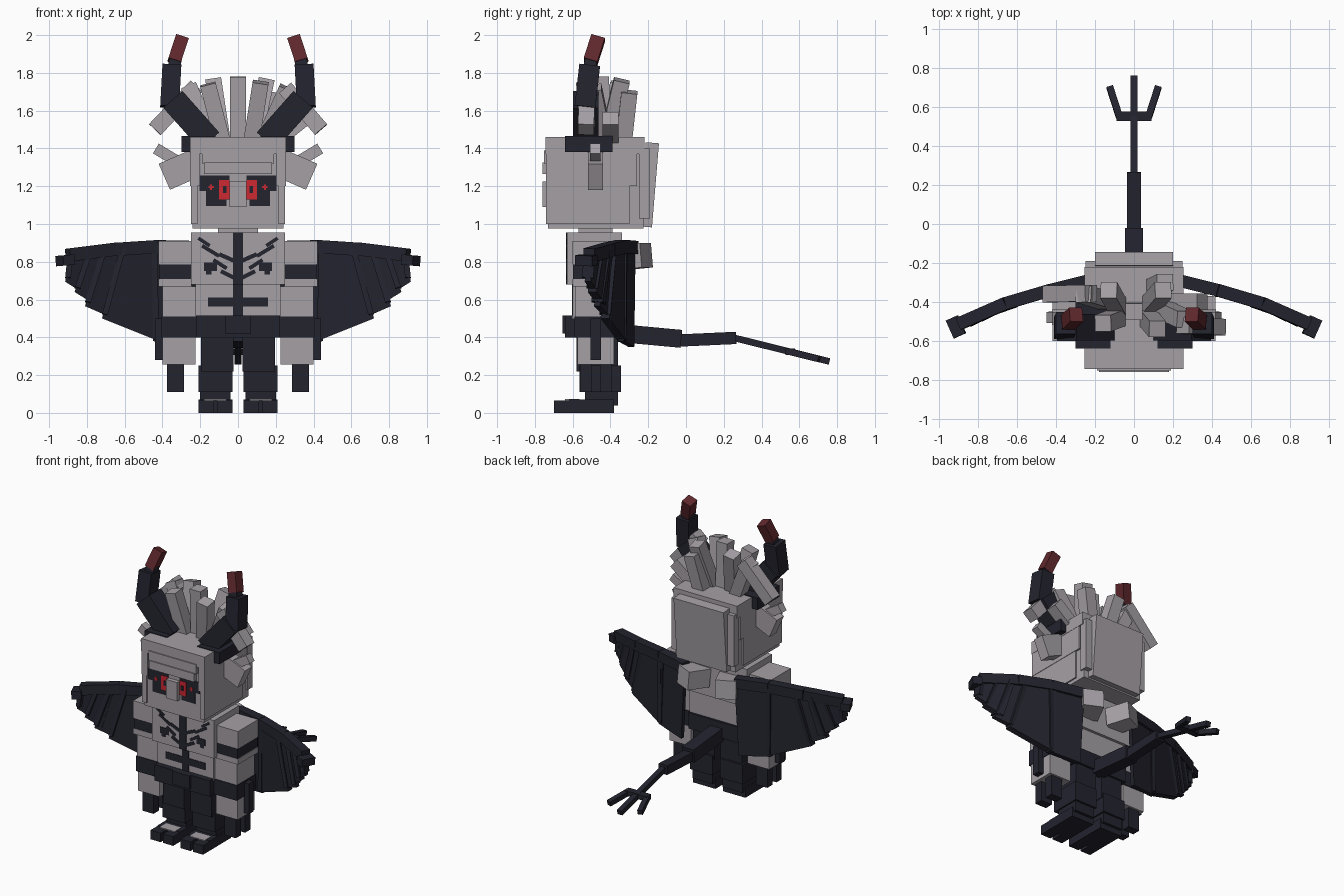
import bpy, bmesh
from mathutils import Vector

cube = bpy.data.objects.get("Cube")
if cube:
    bpy.data.objects.remove(cube, do_unlink=True)


def material(name, r, g, b):
    m = bpy.data.materials.new(name)
    m.use_nodes = True
    m.diffuse_color = (r, g, b, 1)
    m.node_tree.nodes["Principled BSDF"].inputs["Base Color"].default_value = (r, g, b, 1)
    return m


BONE = material("bone grey", .375, .35, .375)
DARK = material("dark navy", .017, .017, .028)
TIP = material("horn tip red", .115, .021, .026)
RED = material("eye red", .61, .021, .032)


def hexa(name, corners, mat, pair=False):
    """Six-sided solid from a lower and an upper ring of four corners, optionally with its mirror twin."""
    for prefix, side in ((("left_", 1), ("right_", -1)) if pair else (("", 1),)):
        bm = bmesh.new()
        v = [bm.verts.new((side * c[0], c[1], c[2])) for c in corners]
        bm.faces.new(v[:4])
        bm.faces.new(v[4:])
        for i in range(4):
            j = (i + 1) % 4
            bm.faces.new((v[i], v[j], v[j + 4], v[i + 4]))
        bmesh.ops.recalc_face_normals(bm, faces=bm.faces)
        mesh = bpy.data.meshes.new(prefix + name)
        bm.to_mesh(mesh)
        bm.free()
        mesh.materials.append(mat)
        bpy.context.collection.objects.link(bpy.data.objects.new(prefix + name, mesh))


def box(name, x, y, z, mat, pair=False):
    """Axis-aligned block from three ranges."""
    hexa(name, [(a, b, c) for c in z for a, b in
                ((x[0], y[0]), (x[1], y[0]), (x[1], y[1]), (x[0], y[1]))], mat, pair)


def beam(name, start, end, width, depth, mat, pair=False, hint=(0, 1, 0)):
    """Block running from start to end; depth is measured along the hint axis."""
    p, q, h = Vector(start), Vector(end), Vector(hint)
    d = (q - p).normalized()
    v = (h - d * h.dot(d)).normalized()
    u = v.cross(d)
    hexa(name, [c + u * a * width / 2 + v * b * depth / 2 for c in (p, q)
                for a, b in ((-1, -1), (1, -1), (1, 1), (-1, 1))], mat, pair)


def centred(half):
    return (-half, half)


# Head
box("head", centred(.24), (-.73, -.225), (.975, 1.45), BONE)
box("head_cap", centred(.255), (-.745, -.22), (1.37, 1.46), BONE)
box("temple", (.205, .253), (-.742, -.26), (1.2, 1.38), BONE, True)
box("cheek", (.215, .25), (-.74, -.3), (1.0, 1.2), BONE, True)
box("brow", centred(.18), (-.76, -.7), (1.265, 1.325), BONE)
box("forehead", centred(.19), (-.752, -.7), (1.32, 1.39), BONE)
box("nose", centred(.045), (-.76, -.7), (1.09, 1.225), BONE)
box("head_rim", centred(.25), (-.25, -.19), (1.03, 1.4), BONE)
beam("back_plate", (0, -.215, .985), (0, -.178, 1.43), .4, .07, BONE)
box("neck", centred(.105), (-.57, -.39), (.93, 1.0), BONE)

# Eyes as thin stacked plates
box("eye_socket", (.046, .205), (-.735, -.729), (1.175, 1.258), DARK, True)
box("eye_shadow", (.06, .17), (-.735, -.729), (1.095, 1.175), DARK, True)
box("eye", (.046, .1), (-.738, -.73), (1.13, 1.232), RED, True)
box("pupil", (.06, .08), (-.741, -.733), (1.165, 1.2), DARK, True)
box("eye_glint_bar", (.127, .157), (-.738, -.73), (1.19, 1.2), RED, True)
box("eye_glint_post", (.137, .147), (-.738, -.73), (1.18, 1.21), RED, True)

# Ears
beam("ear", (.23, -.48, 1.32), (.39, -.48, 1.25), .15, .08, BONE, True)
beam("ear_tip", (.31, -.48, 1.325), (.435, -.48, 1.4), .06, .055, BONE, True)

# Horns
box("horn_base", (.12, .3), (-.64, -.39), (1.38, 1.465), DARK, True)
beam("horn_lower", (.15, -.53, 1.44), (.345, -.53, 1.66), .135, .135, DARK, True)
beam("horn_middle", (.362, -.535, 1.62), (.35, -.51, 1.84), .1, .11, DARK, True)
beam("horn_collar", (.347, -.515, 1.8), (.328, -.5, 1.88), .065, .065, DARK, True)
beam("horn_tip", (.338, -.505, 1.86), (.297, -.465, 1.985), .07, .075, TIP, True)

# Hair tufts leaning out from the crown
tufts = [((0, -.44, 1.43), (0, -.45, 1.78)),
         ((-.08, -.43, 1.43), (-.13, -.34, 1.76)),
         ((.08, -.42, 1.43), (.15, -.34, 1.76)),
         ((.07, -.48, 1.43), (.12, -.54, 1.75)),
         ((-.08, -.48, 1.43), (-.16, -.51, 1.74)),
         ((-.13, -.4, 1.43), (-.26, -.36, 1.73)),
         ((.13, -.43, 1.43), (.26, -.49, 1.72)),
         ((.1, -.33, 1.43), (.16, -.3, 1.7)),
         ((-.22, -.355, 1.73), (-.44, -.36, 1.5)),
         ((.25, -.52, 1.72), (.44, -.53, 1.5)),
         ((.2, -.4, 1.44), (.35, -.4, 1.56))]
for i, (root, end) in enumerate(tufts):
    beam(f"hair_tuft_{i + 1}", root, end, .085, .085, BONE)

# Torso and painted ribs
box("chest", centred(.25), (-.63, -.34), (.68, .955), BONE)
box("belly", centred(.225), (-.6, -.36), (.5, .68), BONE)
box("sternum", centred(.027), (-.634, -.626), (.68, .955), DARK)
box("spine_stripe", centred(.027), (-.604, -.596), (.51, .68), DARK)
box("belly_bar", centred(.16), (-.604, -.596), (.562, .612), DARK)
ribs = [(.21, .925, .15, .885, .018), (.19, .885, .1, .83, .02), (.1, .84, .02, .805, .022),
        (.18, .775, .11, .775, .045), (.13, .81, .06, .765, .02), (.09, .75, .02, .715, .022),
        (.17, .745, .14, .745, .025)]
for i, (a, b, c, d, thick) in enumerate(ribs):
    beam(f"rib_{i + 1}", (a, -.631, b), (c, -.631, d), thick, .006, DARK, True)

# Hips and legs
box("hips", centred(.222), (-.64, -.345), (.4, .515), DARK)
box("belt_buckle", centred(.07), (-.655, -.6), (.42, .515), DARK)
box("thigh", (.025, .195), (-.58, -.36), (.22, .42), DARK, True)
box("knee", (.03, .21), (-.565, -.345), (.11, .25), DARK, True)
box("shin", (.04, .2), (-.535, -.36), (.04, .12), DARK, True)
box("foot", (.03, .21), (-.62, -.38), (0, .07), DARK, True)
box("foot_plate", (.06, .18), (-.64, -.565), (.066, .073), BONE, True)
for name, x in (("inner_toe", (.03, .11)), ("outer_toe", (.13, .21))):
    box(name, x, (-.7, -.6), (0, .066), DARK, True)

# Arms
box("shoulder", (.245, .42), (-.6, -.37), (.785, .91), BONE, True)
box("arm_band", (.245, .415), (-.598, -.372), (.71, .785), DARK, True)
box("upper_arm", (.245, .42), (-.6, -.37), (.67, .71), BONE, True)
box("forearm", (.225, .4), (-.585, -.38), (.51, .67), BONE, True)
box("wrist_band", (.22, .405), (-.59, -.375), (.4, .51), DARK, True)
box("hand", (.225, .4), (-.575, -.38), (.255, .4), BONE, True)
box("hand_spike", (.39, .44), (-.505, -.45), (.28, .5), DARK, True)
for name, y in (("front_claw", (-.56, -.5)), ("back_claw", (-.455, -.395))):
    box(name, (.285, .375), y, (.11, .26), DARK, True)


# Wings: overlapping membrane slats that follow a bent ground plan
def wing_y(x):
    plan = ((.15, -.27), (.45, -.345), (.7, -.42), (1, -.56))
    for (a, ya), (b, yb) in zip(plan, plan[1:]):
        if x <= b:
            return ya + (yb - ya) * (x - a) / (b - a)
    return plan[-1][1]


slats = [((.2, .89), (.45, .9), (.45, .38), (.23, .35)),
         ((.4, .9), (.62, .89), (.72, .5), (.42, .38)),
         ((.55, .89), (.72, .88), (.81, .565), (.66, .5)),
         ((.68, .88), (.8, .86), (.865, .64), (.76, .575)),
         ((.76, .87), (.9, .83), (.915, .695), (.83, .64))]
for i, outline in enumerate(slats):
    half = .016 + .007 * (i % 2)
    hexa(f"wing_slat_{i + 1}", [(x, wing_y(x) + off, z) for off in (-half, half)
                                for x, z in outline], DARK, True)
    # Raised rib along the outer edge of each slat
    (xa, za), (xb, zb) = outline[1], outline[2]
    beam(f"wing_rib_{i + 1}", (xa - .01, wing_y(xa), za - .02), (xb - .015, wing_y(xb), zb + .02),
         .03, .06, DARK, True)
joints = [(.2, .875), (.43, .88), (.66, .865), (.9, .835)]
for i, ((xa, za), (xb, zb)) in enumerate(zip(joints, joints[1:])):
    beam(f"wing_bone_{i + 1}", (xa, wing_y(xa), za), (xb, wing_y(xb), zb), .07, .065, DARK, True)
beam("wing_tip", (.885, -.515, .81), (.945, -.542, .805), .055, .1, DARK, True)
beam("wing_root", (.1, -.36, .82), (.17, -.21, .835), .14, .13, BONE, True, (0, 0, 1))

# Tail with a three-pronged end
SIDE = (1, 0, 0)
beam("tail_base", (0, -.38, .425), (0, -.025, .392), .095, .095, DARK, False, SIDE)
beam("tail_middle", (0, -.04, .383), (0, .265, .397), .065, .07, DARK, False, SIDE)
beam("tail_end", (0, .255, .397), (0, .76, .272), .035, .038, DARK, False, SIDE)
beam("fork_bar", (-.09, .553, .323), (.09, .553, .323), .035, .05, DARK)
beam("fork_prong", (.075, .55, .323), (.125, .705, .285), .035, .035, DARK, True, SIDE)
